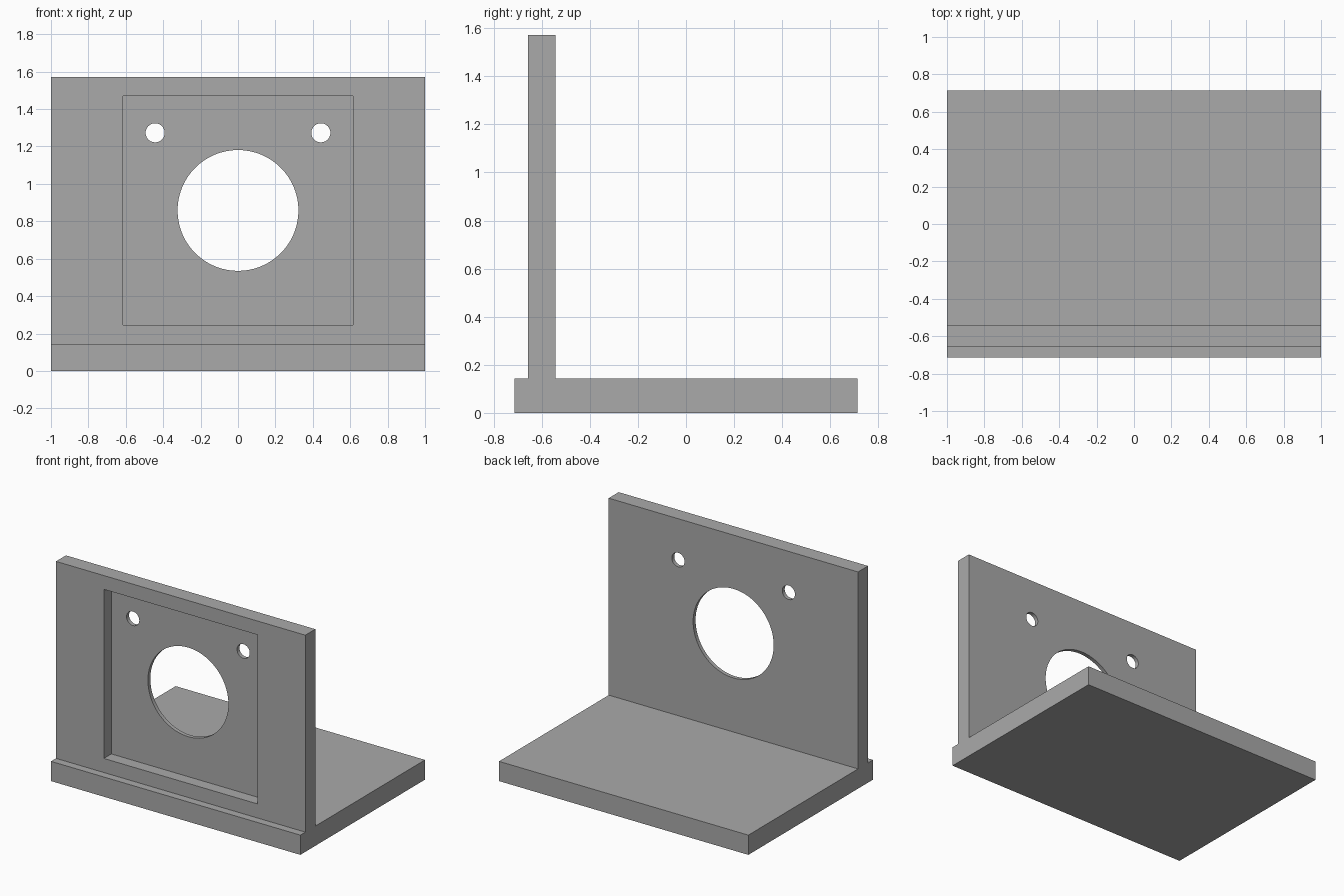
import bpy
import bmesh
import math

cube = bpy.data.objects.get("Cube")
if cube:
    bpy.data.objects.remove(cube, do_unlink=True)

# Overall sizes
HALF_W, HALF_D = 1.0, 0.714
BASE_TOP, TOP = 0.143, 1.571
WALL_FRONT, WALL_BACK = -0.657, -0.543
RECESS_DEPTH = 0.086
BORE_Z, SCREW_X, SCREW_Z = 0.858, 0.443, 1.273

grey = bpy.data.materials.new("plain grey")
grey.use_nodes = True
grey.diffuse_color = (0.4, 0.4, 0.4, 1)
grey.node_tree.nodes["Principled BSDF"].inputs["Base Color"].default_value = (0.4, 0.4, 0.4, 1)


def extruded_profile(name, points):
    """Extrude a side (y, z) outline across the full width."""
    bm = bmesh.new()
    face = bm.faces.new([bm.verts.new((-HALF_W, y, z)) for y, z in points])
    result = bmesh.ops.extrude_face_region(bm, geom=[face])
    moved = [v for v in result["geom"] if isinstance(v, bmesh.types.BMVert)]
    bmesh.ops.translate(bm, verts=moved, vec=(2 * HALF_W, 0, 0))
    bmesh.ops.recalc_face_normals(bm, faces=bm.faces)
    mesh = bpy.data.meshes.new(name)
    bm.to_mesh(mesh)
    bm.free()
    mesh.materials.append(grey)
    obj = bpy.data.objects.new(name, mesh)
    bpy.context.collection.objects.link(obj)
    return obj


def cut(target, cutter):
    """Subtract the cutter from the target, then discard it."""
    cutter.hide_render = True
    cutter.data.materials.append(grey)
    mod = target.modifiers.new("cut", "BOOLEAN")
    mod.operation, mod.solver, mod.object = "DIFFERENCE", "EXACT", cutter
    bpy.ops.object.select_all(action="DESELECT")
    bpy.context.view_layer.objects.active = target
    target.select_set(True)
    bpy.ops.object.modifier_apply(modifier=mod.name)
    bpy.data.objects.remove(cutter, do_unlink=True)


def drill(target, x, z, radius, sides):
    """Round hole through the upright wall."""
    bpy.ops.mesh.primitive_cylinder_add(
        vertices=sides, radius=radius, depth=0.5,
        location=(x, (WALL_FRONT + WALL_BACK) / 2, z), rotation=(math.pi / 2, 0, 0))
    cut(target, bpy.context.object)


# Base slab and upright wall as one piece
bracket = extruded_profile("mounting_bracket", [
    (-HALF_D, 0), (HALF_D, 0), (HALF_D, BASE_TOP), (WALL_BACK, BASE_TOP),
    (WALL_BACK, TOP), (WALL_FRONT, TOP), (WALL_FRONT, BASE_TOP), (-HALF_D, BASE_TOP)])

# Square recess in the front of the wall
bpy.ops.mesh.primitive_cube_add(size=1, location=(0, WALL_FRONT, BORE_Z))
recess = bpy.context.object
recess.scale = (1.232, 2 * RECESS_DEPTH, 1.226)
cut(bracket, recess)

# Central bore and two screw holes
drill(bracket, 0, BORE_Z, 0.323, 96)
for side in (-1, 1):
    drill(bracket, side * SCREW_X, SCREW_Z, 0.051, 48)

bpy.ops.object.select_all(action="DESELECT")
bracket.select_set(True)
bpy.context.view_layer.objects.active = bracket
bpy.ops.object.shade_smooth_by_angle(angle=math.radians(30))
